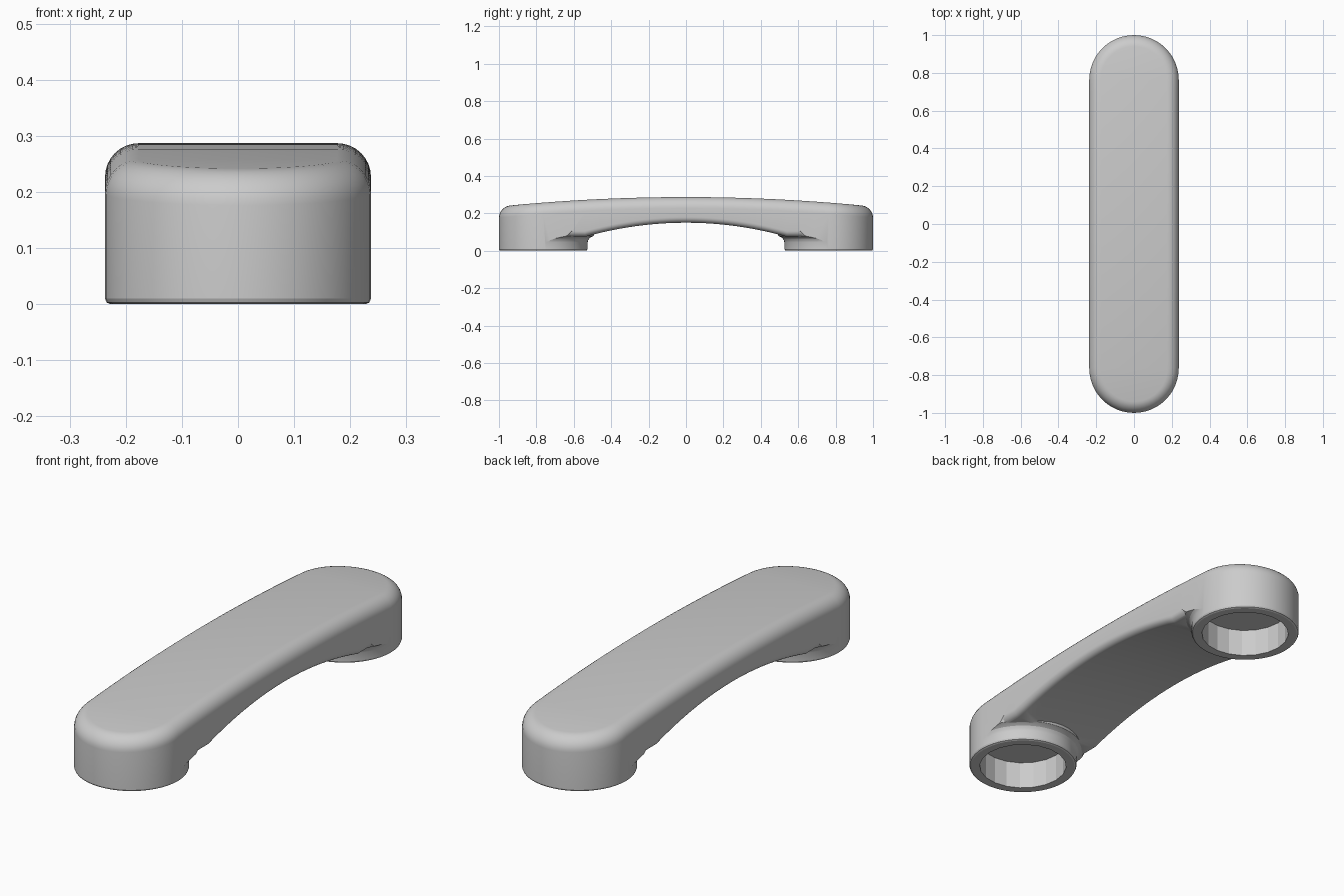
import bpy, bmesh
from math import sin, cos, pi, sqrt

if "Cube" in bpy.data.objects:
    bpy.data.objects.remove(bpy.data.objects["Cube"])

R = 0.237           # end radius / half width
YC = 1 - R          # boss centre along y
ROUND = 0.06        # top edge rounding
EDGE = 0.03         # underside edge rounding


def make(name, verts, faces):
    bm = bmesh.new()
    vs = [bm.verts.new(v) for v in verts]
    for f in faces:
        bm.faces.new([vs[i] for i in f])
    bmesh.ops.recalc_face_normals(bm, faces=bm.faces)
    me = bpy.data.meshes.new(name)
    bm.to_mesh(me)
    bm.free()
    ob = bpy.data.objects.new(name, me)
    bpy.context.collection.objects.link(ob)
    return ob


def loft(sections):
    """Side faces between equal-length closed rings."""
    n = len(sections[0])
    verts = [p for s in sections for p in s]
    faces = [(k * n + i, k * n + (i + 1) % n, (k + 1) * n + (i + 1) % n, (k + 1) * n + i)
             for k in range(len(sections) - 1) for i in range(n)]
    return verts, faces, n


def solid(name, sections):
    verts, faces, n = loft(sections)
    last = len(verts) - n
    return make(name, verts, faces + [tuple(range(n)), tuple(range(last, last + n))])


def lathe(name, profile, y, sides):
    return solid(name, [[(r * cos(2 * pi * i / sides), y + r * sin(2 * pi * i / sides), z)
                         for i in range(sides)] for r, z in profile])


def subtract(ob, tool):
    m = ob.modifiers.new("cut", 'BOOLEAN')
    m.operation, m.solver, m.object = 'DIFFERENCE', 'EXACT', tool
    bpy.context.view_layer.objects.active = ob
    bpy.ops.object.modifier_apply(modifier=m.name)
    bpy.data.objects.remove(tool)


def top(y):
    return 0.287 - 0.051 * y * y


def outline(inset):
    """Right half of the rounded-end outline, from -y pole to +y pole."""
    r, q = R - inset, 12
    low = [(r * sin(pi / 2 * i / q), -YC - r * cos(pi / 2 * i / q)) for i in range(q + 1)]
    low[0] = (0, low[0][1])
    mid = [(r, -YC + 2 * YC * i / 20) for i in range(1, 20)]
    return low + mid + [(x, -y) for x, y in reversed(low)]


def ring(inset, zfun):
    half = outline(inset)
    pts = half + [(-x, y) for x, y in reversed(half[1:-1])]
    return [(x, y, zfun(y)) for x, y in pts]


# Main body: rounded bar with crowned top and softened edges
rings = [ring(0.01, lambda y: 0), ring(0.003, lambda y: 0.003), ring(0, lambda y: 0.01)]
for k in range(9):
    a = pi / 2 * k / 8
    rings.append(ring(ROUND * (1 - cos(a)), lambda y: top(y) - ROUND * (1 - sin(a))))
verts, faces, n = loft(rings)
m, base = n // 2, len(verts) - n
cap = [(base, base + 1, base + n - 1), (base + m, base + m - 1, base + m + 1)]
cap += [(base + i, base + i + 1, base + n - i - 1, base + n - i) for i in range(1, m - 1)]
body = make("handle_body", verts, faces + cap + [tuple(range(n))])


# Arched recess under the middle, rounding the lower side edges
def arch(y):
    return 0.15 - 0.075 * min(1, abs(y) / 0.54) ** 2


ys = [-0.752, -0.64] + [-0.54 + 1.08 * i / 24 for i in range(25)] + [0.64, 0.752]
half = [(R - EDGE + EDGE * sin(pi / 2 * k / 6), EDGE * (1 - cos(pi / 2 * k / 6))) for k in range(7)]
half.append((0.3, EDGE))
stations = [(-x, dz) for x, dz in reversed(half)] + half
recess = solid("recess_cutter", [[(x, y, arch(y) + dz) for y in ys] +
                                 [(x, ys[-1], -0.1), (x, ys[0], -0.1)] for x, dz in stations])

# Keep the round bosses, with a flared fillet where they meet the underside
boss = [(R - 0.01, -0.2), (R - 0.01, 0), (R - 0.003, 0.003), (R, 0.01), (R, 0.045),
        (R + 0.003, 0.056), (R + 0.009, 0.066), (R + 0.019, 0.073), (R + 0.03, 0.078), (R + 0.06, 0.13),
        (R + 0.06, 0.3)]
for s in (-1, 1):
    subtract(recess, lathe("boss_keep", boss, s * YC, 48))
subtract(body, recess)

# Blind sockets in both bosses
for s in (-1, 1):
    subtract(body, lathe("socket_cutter", [(0.191, -0.1), (0.191, 0.127)], s * YC, 20))

bpy.ops.object.select_all(action='DESELECT')
body.select_set(True)
bpy.context.view_layer.objects.active = body
bpy.ops.object.shade_smooth_by_angle(angle=pi / 180 * 17)
